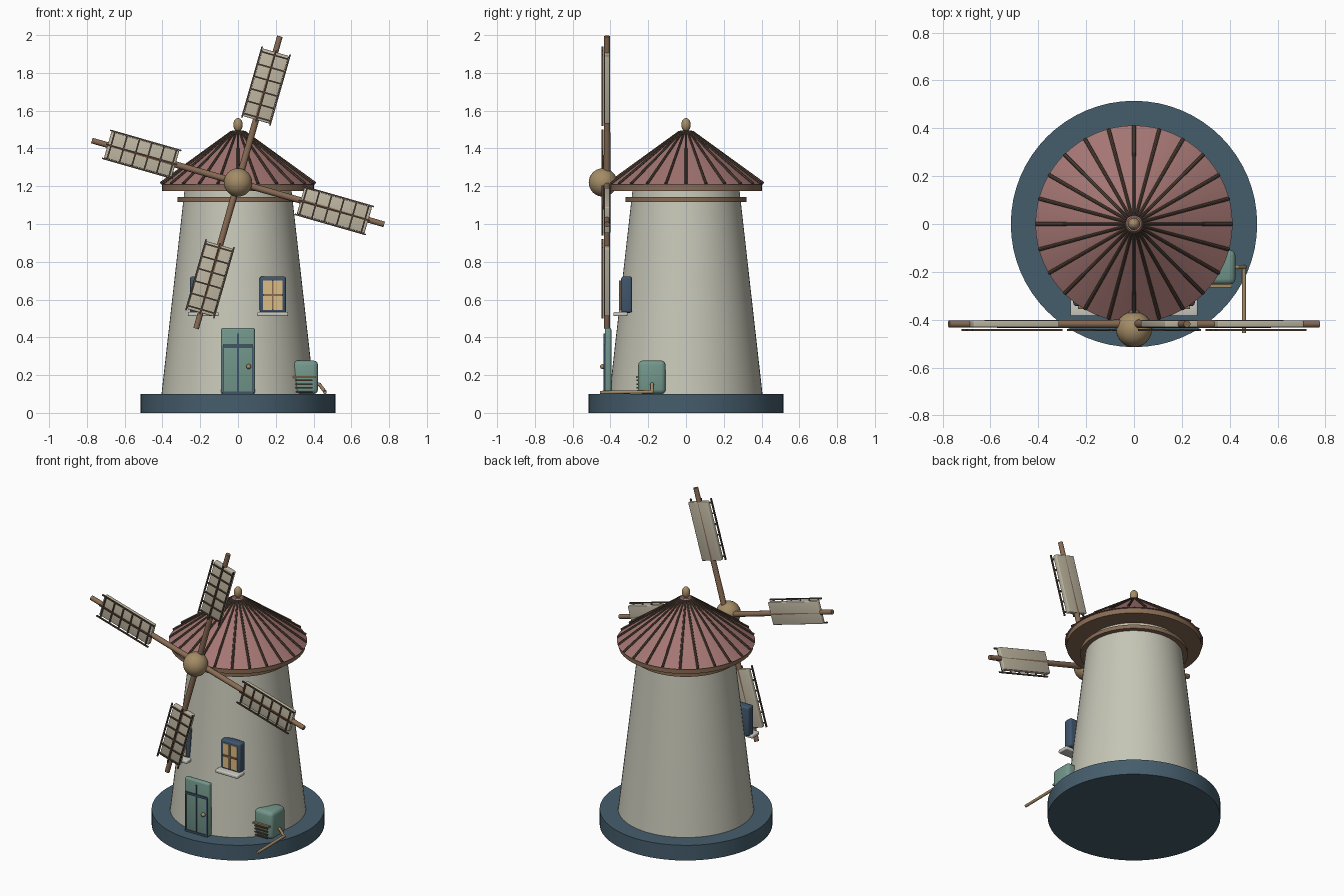
import bpy, bmesh
from math import radians, pi, sin, cos
from mathutils import Matrix, Vector

if "Cube" in bpy.data.objects:
    bpy.data.objects.remove(bpy.data.objects["Cube"])


def material(name, rgb):
    m = bpy.data.materials.new(name)
    m.diffuse_color = (*rgb, 1)
    m.use_nodes = True
    m.node_tree.nodes["Principled BSDF"].inputs["Base Color"].default_value = m.diffuse_color
    return m


SLATE = material("slate", (0.06, 0.11, 0.15))
PLASTER = material("plaster", (0.56, 0.56, 0.47))
ROSE = material("rose_roof", (0.37, 0.18, 0.17))
WOOD = material("wood", (0.25, 0.15, 0.09))
DARK = material("dark_wood", (0.10, 0.065, 0.045))
BRASS = material("brass", (0.37, 0.26, 0.13))
CANVAS = material("canvas", (0.52, 0.47, 0.36))
GREEN = material("green", (0.17, 0.31, 0.26))
NAVY = material("navy", (0.05, 0.09, 0.15))
GLOW = material("warm_glass", (0.72, 0.50, 0.22))
STONE = material("stone", (0.60, 0.59, 0.53))


def finish(name, bm, mat, matrix=Matrix(), smooth=True):
    bmesh.ops.recalc_face_normals(bm, faces=bm.faces)
    me = bpy.data.meshes.new(name)
    bm.to_mesh(me)
    bm.free()
    ob = bpy.data.objects.new(name, me)
    bpy.context.collection.objects.link(ob)
    me.materials.append(mat)
    ob.matrix_world = matrix
    if smooth:
        bpy.ops.object.select_all(action='DESELECT')
        ob.select_set(True)
        bpy.context.view_layer.objects.active = ob
        bpy.ops.object.shade_smooth_by_angle(angle=radians(35))
    return ob


def box(name, x, y, z, mat, bevel=0.0, matrix=Matrix()):
    """Box from (min, max) ranges on each axis."""
    bm = bmesh.new()
    bmesh.ops.create_cube(bm, size=1)
    for v in bm.verts:
        v.co = [(r[0] + r[1]) / 2 + c * (r[1] - r[0]) for r, c in zip((x, y, z), v.co)]
    if bevel:
        bmesh.ops.bevel(bm, geom=bm.edges[:], offset=bevel, segments=3,
                        profile=0.5, affect='EDGES')
    return finish(name, bm, mat, matrix, smooth=bool(bevel))


def rod(name, a, b, r1, r2, mat, sides=12, matrix=Matrix()):
    """Round bar, or cone frustum, between two points."""
    a, b = Vector(a), Vector(b)
    bm = bmesh.new()
    bmesh.ops.create_cone(bm, cap_ends=True, segments=sides, radius1=r1,
                          radius2=r2, depth=(b - a).length)
    turn = (b - a).to_track_quat('Z', 'Y').to_matrix().to_4x4()
    bm.transform(Matrix.Translation((a + b) / 2) @ turn)
    return finish(name, bm, mat, matrix)


def ball(name, center, radii, mat):
    bm = bmesh.new()
    bmesh.ops.create_uvsphere(bm, u_segments=32, v_segments=16, radius=1)
    bm.transform(Matrix.Translation(center) @ Matrix.Diagonal((*radii, 1)))
    return finish(name, bm, mat)


# Base, tower and collars
rod("base", (0, 0, 0), (0, 0, 0.10), 0.515, 0.515, SLATE, 64)
rod("tower", (0, 0, 0.10), (0, 0, 1.19), 0.405, 0.282, PLASTER, 64)
rod("tower_collar", (0, 0, 1.117), (0, 0, 1.142), 0.32, 0.32, WOOD, 64)
rod("eave_ring", (0, 0, 1.175), (0, 0, 1.212), 0.402, 0.402, WOOD, 64)

# Roof with radiating ribs and finial
rod("roof", (0, 0, 1.208), (0, 0, 1.485), 0.412, 0.035, ROSE, 64)
for i in range(24):
    a = i * pi / 12
    rod(f"roof_rib_{i}", (0.41 * cos(a), 0.41 * sin(a), 1.214),
        (0.035 * cos(a), 0.035 * sin(a), 1.488), 0.008, 0.006, DARK, 8)
rod("roof_cap", (0, 0, 1.478), (0, 0, 1.496), 0.045, 0.03, ROSE, 32)
ball("finial", (0, 0, 1.525), (0.025, 0.025, 0.036), BRASS)

# Hub and shaft
HUB = (0, -0.44, 1.22)
ball("hub", HUB, (0.075, 0.075, 0.075), BRASS)
rod("hub_shaft", HUB, (0, -0.2, 1.22), 0.03, 0.03, WOOD, 16)

# Four sails, each built along local z then turned about the hub
for i in range(4):
    m = Matrix.Translation(HUB) @ Matrix.Rotation(radians(16 + 90 * i), 4, 'Y')
    rod(f"sail_arm_{i}", (0, 0.022, 0), (0, 0.022, 0.805), 0.018, 0.015, WOOD, 12, m)
    box(f"sail_cloth_{i}", (-0.07, 0.074), (0.008, 0.037), (0.345, 0.718), CANVAS, 0.005, m)
    for x in (-0.075, 0.002, 0.079):
        box(f"sail_rail_{i}", (x - 0.004, x + 0.004), (-0.007, 0.002), (0.335, 0.727), DARK, 0, m)
    for k in range(6):
        z = 0.36 + k * 0.068
        box(f"sail_rung_{i}_{k}", (-0.077, 0.081), (-0.005, 0.002), (z - 0.004, z + 0.004), DARK, 0, m)

# Door
box("door", (-0.09, 0.09), (-0.43, -0.395), (0.10, 0.45), GREEN, 0.012)
box("door_top_bar", (-0.08, 0.08), (-0.438, -0.428), (0.347, 0.361), NAVY)
box("door_bottom_bar", (-0.08, 0.08), (-0.436, -0.428), (0.10, 0.112), NAVY)
for x in (-0.078, 0.0, 0.078):
    box("door_batten", (x - 0.004, x + 0.004), (-0.436, -0.428), (0.10, 0.42 if x == 0 else 0.355), NAVY)
ball("door_knob", (0.057, -0.442, 0.245), (0.013, 0.013, 0.013), BRASS)

# Pair of windows
for side, s in (("left", -1), ("right", 1)):
    m = Matrix.Translation((0.184 * s, 0, 0))
    box(f"{side}_window_frame", (-0.07, 0.07), (-0.343, -0.285), (0.53, 0.722), NAVY, 0.012, m)
    box(f"{side}_window_glass", (-0.051, 0.051), (-0.348, -0.335), (0.545, 0.702), GLOW, 0, m)
    box(f"{side}_window_mullion", (-0.005, 0.005), (-0.355, -0.345), (0.545, 0.702), WOOD, 0, m)
    box(f"{side}_window_crossbar", (-0.051, 0.051), (-0.355, -0.345), (0.619, 0.629), WOOD, 0, m)
    box(f"{side}_window_sill", (-0.082, 0.082), (-0.385, -0.31), (0.512, 0.534), STONE, 0.006, m)

# Side cabinet with front vents
box("cabinet", (0.29, 0.424), (-0.253, -0.108), (0.10, 0.277), GREEN, 0.024)
box("cabinet_handle", (0.288, 0.41), (-0.266, -0.25), (0.184, 0.194), BRASS)
for k in range(4):
    z = 0.112 + k * 0.02
    box(f"cabinet_vent_{k}", (0.305, 0.395), (-0.262, -0.25), (z - 0.004, z + 0.004), DARK)

# Drain pipe running forward from the cabinet
path = [(0.41, -0.18, 0.155), (0.432, -0.18, 0.15), (0.46, -0.18, 0.112), (0.46, -0.455, 0.108)]
for k, (a, b) in enumerate(zip(path, path[1:])):
    rod(f"drain_pipe_{k}", a, b, 0.009, 0.009, BRASS, 12)
for k, p in enumerate(path[1:3]):
    ball(f"drain_elbow_{k}", p, (0.0095, 0.0095, 0.0095), BRASS)
